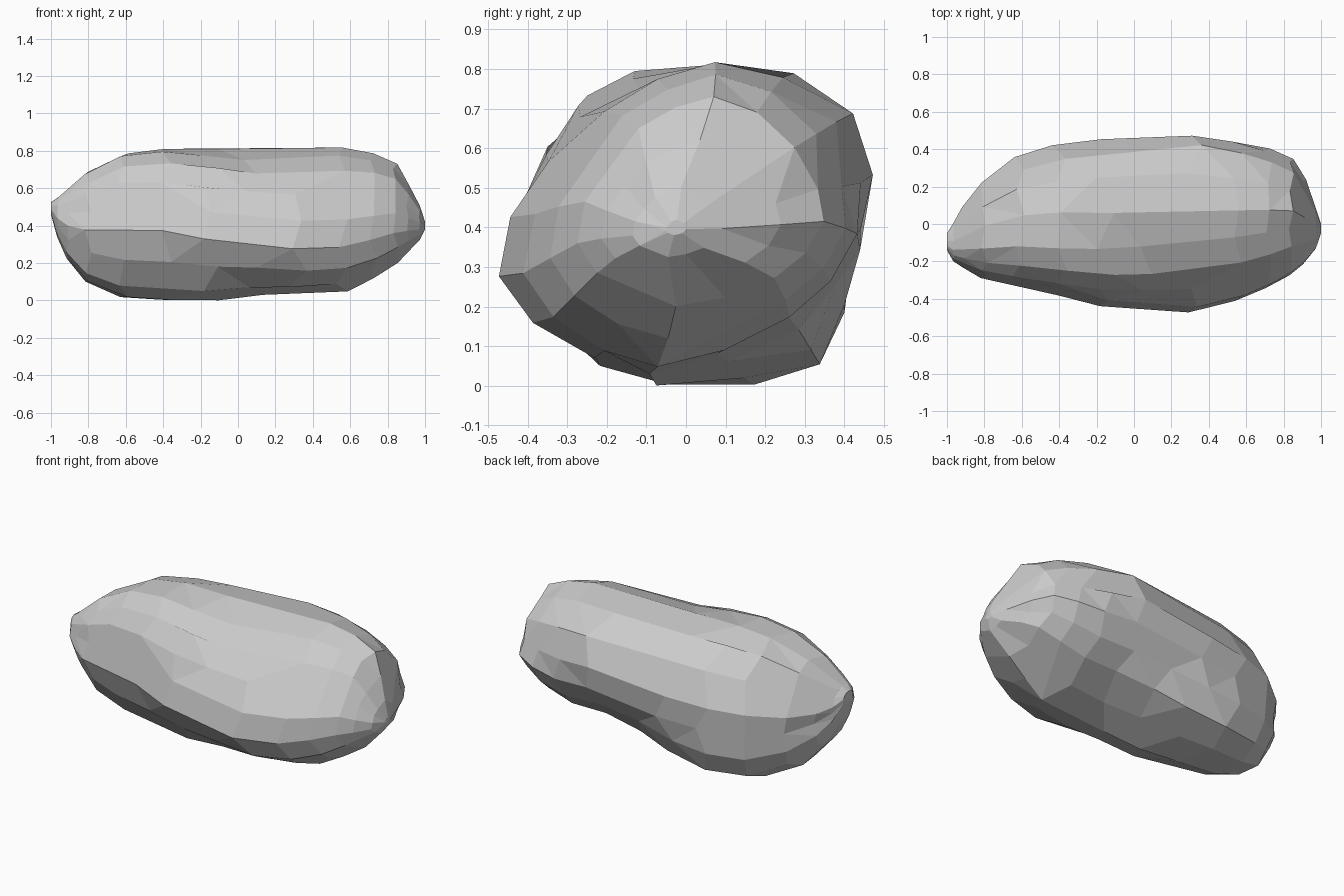
import bpy, bmesh, math, random

if "Cube" in bpy.data.objects:
    bpy.data.objects.remove(bpy.data.objects["Cube"])

random.seed(4)

# Stations along the length: x, front y, back y, bottom z, top z
STATIONS = [
    (-1.00, -.14, -.05, .46, .525), (-.965, -.20, .0, .34, .55),
    (-.91, -.235, .09, .225, .60), (-.80, -.29, .22, .10, .69),
    (-.62, -.335, .36, .018, .787), (-.40, -.385, .425, 0, .813),
    (-.15, -.44, .455, 0, .81), (.08, -.458, .46, .03, .805),
    (.32, -.47, .475, .035, .817), (.55, -.41, .45, .05, .817),
    (.72, -.345, .41, .12, .785), (.84, -.275, .35, .20, .73),
    (.91, -.215, .24, .265, .62), (.97, -.135, .09, .325, .505),
    (1.00, -.05, 0, .38, .42),
]
# Unit cross-sections, keyed by x: left lobe, right lobe, right tip
SECTIONS = [
    (-.45, [(0, .47), (.03, .64), (.08, .79), (.16, .91), (.31, .98), (.55, 1),
            (.75, .94), (.90, .79), (1, .57), (1, .40), (.98, .22), (.90, .06),
            (.70, 0), (.42, 0), (.25, .08), (.09, .26)]),
    (.30, [(0, .31), (.03, .50), (.13, .68), (.23, .83), (.39, .94), (.57, 1),
           (.79, .97), (.95, .84), (1, .64), (.965, .46), (.88, .30), (.77, .18),
           (.58, .06), (.39, 0), (.25, .04), (.09, .16)]),
    (.90, [(0, .30), (.03, .50), (.13, .68), (.25, .85), (.40, .95), (.55, 1),
           (.72, .92), (.87, .75), (.97, .55), (1, .40), (.93, .25), (.80, .13),
           (.60, .04), (.40, 0), (.22, .06), (.08, .16)]),
]


def section_at(x):
    """Blend between the neighbouring key sections."""
    x = min(max(x, SECTIONS[0][0]), SECTIONS[-1][0])
    for (xa, a), (xb, b) in zip(SECTIONS, SECTIONS[1:]):
        if x <= xb:
            t = (x - xa) / (xb - xa)
            return [(p[0] + t * (q[0] - p[0]), p[1] + t * (q[1] - p[1]))
                    for p, q in zip(a, b)]


def ring_points(station):
    x, y0, y1, z0, z1 = station
    saddle = math.exp(-((x - .15) / .25) ** 2)
    loose = 1 - x * x
    for j, (u, v) in enumerate(section_at(x)):
        # Staggered, jittered points give irregular facets
        px = x + loose * ((.03 if j % 2 else -.03) + random.uniform(-.025, .025))
        wobble = 1 + loose * random.uniform(-.012, .008)
        py = y0 + (.5 + (u - .5) * wobble) * (y1 - y0)
        pz = max(0, z0 + (.5 + (v - .5) * wobble) * (z1 - z0))
        if 3 <= j <= 4:       # shallow saddle on the front of the top
            pz -= .015 * saddle
        yield px, py, pz


# Rock: loft the rings, then merge near-flat triangles into facets
bm = bmesh.new()
rings = [[bm.verts.new(p) for p in ring_points(s)] for s in STATIONS]
n = len(rings[0])
for a, b in zip(rings, rings[1:]):
    for j in range(n):
        k = (j + 1) % n
        bm.faces.new((a[j], a[k], b[k], b[j]))
bm.faces.new(rings[0])
bm.faces.new(rings[-1])
bmesh.ops.recalc_face_normals(bm, faces=bm.faces[:])
bmesh.ops.triangulate(bm, faces=bm.faces[:])
bmesh.ops.dissolve_limit(bm, angle_limit=math.radians(6),
                         verts=bm.verts[:], edges=bm.edges[:])
bmesh.ops.recalc_face_normals(bm, faces=bm.faces[:])

mesh = bpy.data.meshes.new("rock")
bm.to_mesh(mesh)
bm.free()
rock = bpy.data.objects.new("rock", mesh)
bpy.context.collection.objects.link(rock)
